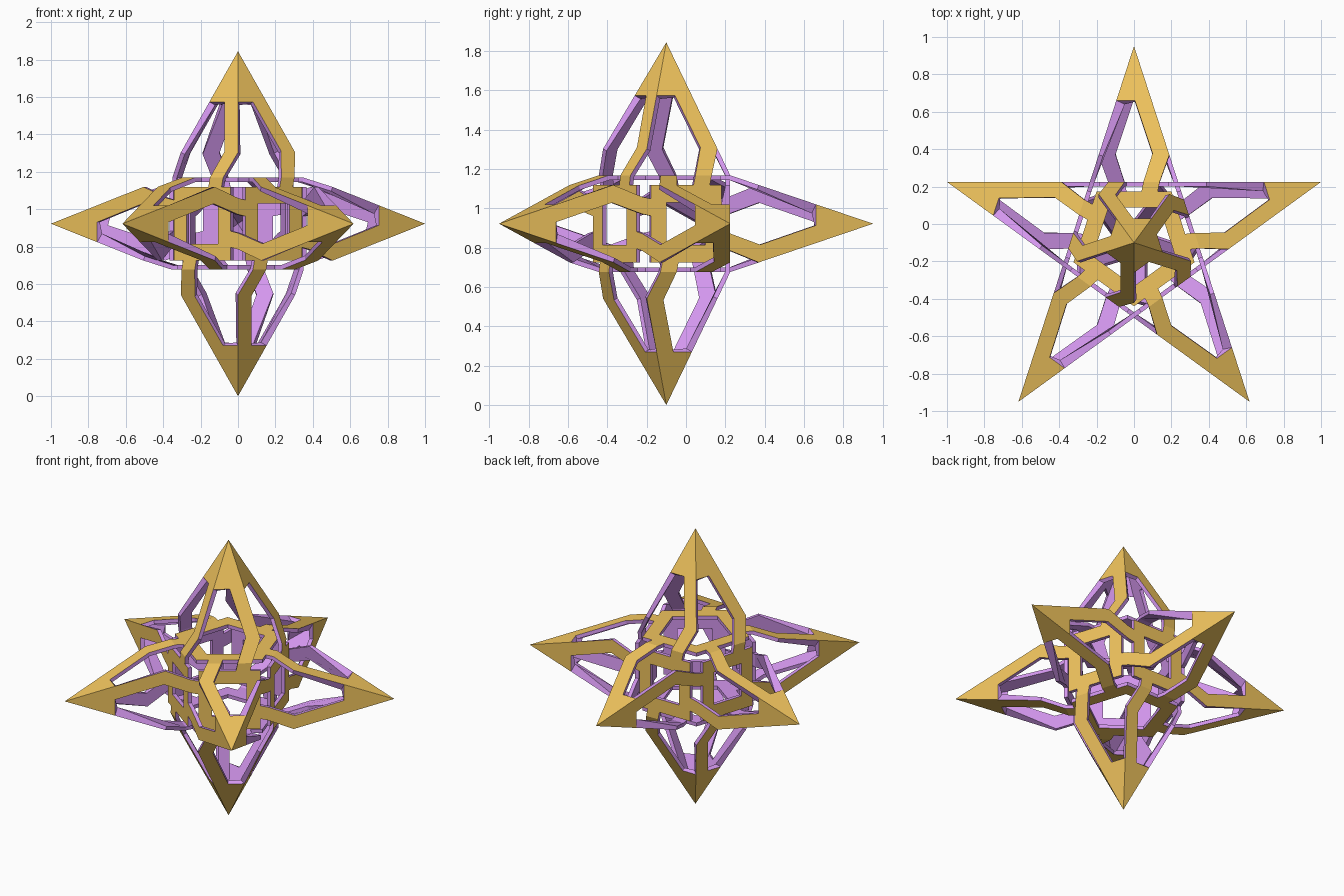
import bpy, bmesh
from math import cos, sin, radians
from mathutils import Vector

if "Cube" in bpy.data.objects:
    bpy.data.objects.remove(bpy.data.objects["Cube"])

R = 1.0515                      # radius of the five side points
R_IN = R * 0.38197              # radius of the inner pentagonal prism
CENTRE = Vector((0, -0.1, 0.922))
HALF_H, TIP = 0.246, 0.922      # prism half height, height of top and bottom points
U0, U1 = 0.05, 0.137            # where a strut crosses a prism edge, from its middle
T_HOLE, T_KINK = 0.60, 0.20     # heights up a spike face: hole top and strut bend
STRUT, THICK = 0.09, 0.024


def polar(r, deg, z):
    return Vector((r * cos(radians(deg)), r * sin(radians(deg)), z))


# Prism faces as (corner loop counter-clockwise from outside, spike tip)
low = [polar(R_IN, 54 + 72 * i, -HALF_H) for i in range(5)]
high = [polar(R_IN, 54 + 72 * i, HALF_H) for i in range(5)]
cells = [(high, Vector((0, 0, TIP))), (low[::-1], Vector((0, 0, -TIP)))]
for i in range(5):
    j = (i + 1) % 5
    cells.append(([low[i], low[j], high[j], high[i]], polar(R, 90 + 72 * i, 0)))

bm = bmesh.new()


def face(points):
    bm.faces.new([bm.verts.new(p + CENTRE) for p in points])


def spike_side(a, b, tip):
    """Solid tip plus one strut that follows an edge, then bends to the base."""
    mid, along = (a + b) / 2, (b - a).normalized()
    half = (b - a).length / 2

    def at(u, t):
        return mid.lerp(tip, t) + along * u

    top, kink = half * (1 - T_HOLE), half * (1 - T_KINK)
    face([tip, at(-top, T_HOLE), at(top - STRUT, T_HOLE),
          at(kink - STRUT, T_KINK + 0.01), at(U0, 0), at(U1, 0),
          at(kink, T_KINK), at(top, T_HOLE)])


def inner_ring(loop):
    """Flat ring in a prism face, with one short arm out to each edge."""
    c = sum(loop, Vector()) / len(loop)
    apothem = ((loop[0] + loop[1]) / 2 - c).length
    s_out, s_in = 1 - 0.05 / apothem, 1 - 0.137 / apothem
    for i, a in enumerate(loop):
        b = loop[(i + 1) % len(loop)]
        mid, along = (a + b) / 2, (b - a).normalized()
        m = c.lerp(mid, s_out)
        p, q = m - along * (U1 - 0.01), m - along * (U0 - 0.01)
        face([c.lerp(a, s_out), p, q, c.lerp(b, s_out), c.lerp(b, s_in), c.lerp(a, s_in)])
        face([p, mid - along * U1, mid - along * U0, q])


for loop, tip in cells:
    inner_ring(loop)
    for i, a in enumerate(loop):
        spike_side(a, loop[(i + 1) % len(loop)], tip)

# Weld everything into one folded sheet
bmesh.ops.remove_doubles(bm, verts=bm.verts, dist=0.0005)
mesh = bpy.data.meshes.new("star_frame")
bm.to_mesh(mesh)
bm.free()
star = bpy.data.objects.new("star_frame", mesh)
bpy.context.collection.objects.link(star)

# Orange outside, purple inside and on the cut rims
for name, colour in (("orange_outside", (0.87, 0.55, 0.11, 1)),
                     ("purple_inside", (0.66, 0.31, 0.86, 1))):
    mat = bpy.data.materials.new(name)
    mat.diffuse_color = colour
    mat.use_nodes = True
    mat.node_tree.nodes["Principled BSDF"].inputs["Base Color"].default_value = mat.diffuse_color
    mesh.materials.append(mat)

# Give the sheet its thickness, inwards
solid = star.modifiers.new("thickness", 'SOLIDIFY')
solid.thickness = THICK
solid.offset = -1
solid.use_even_offset = True
solid.material_offset = 1
solid.material_offset_rim = 1
